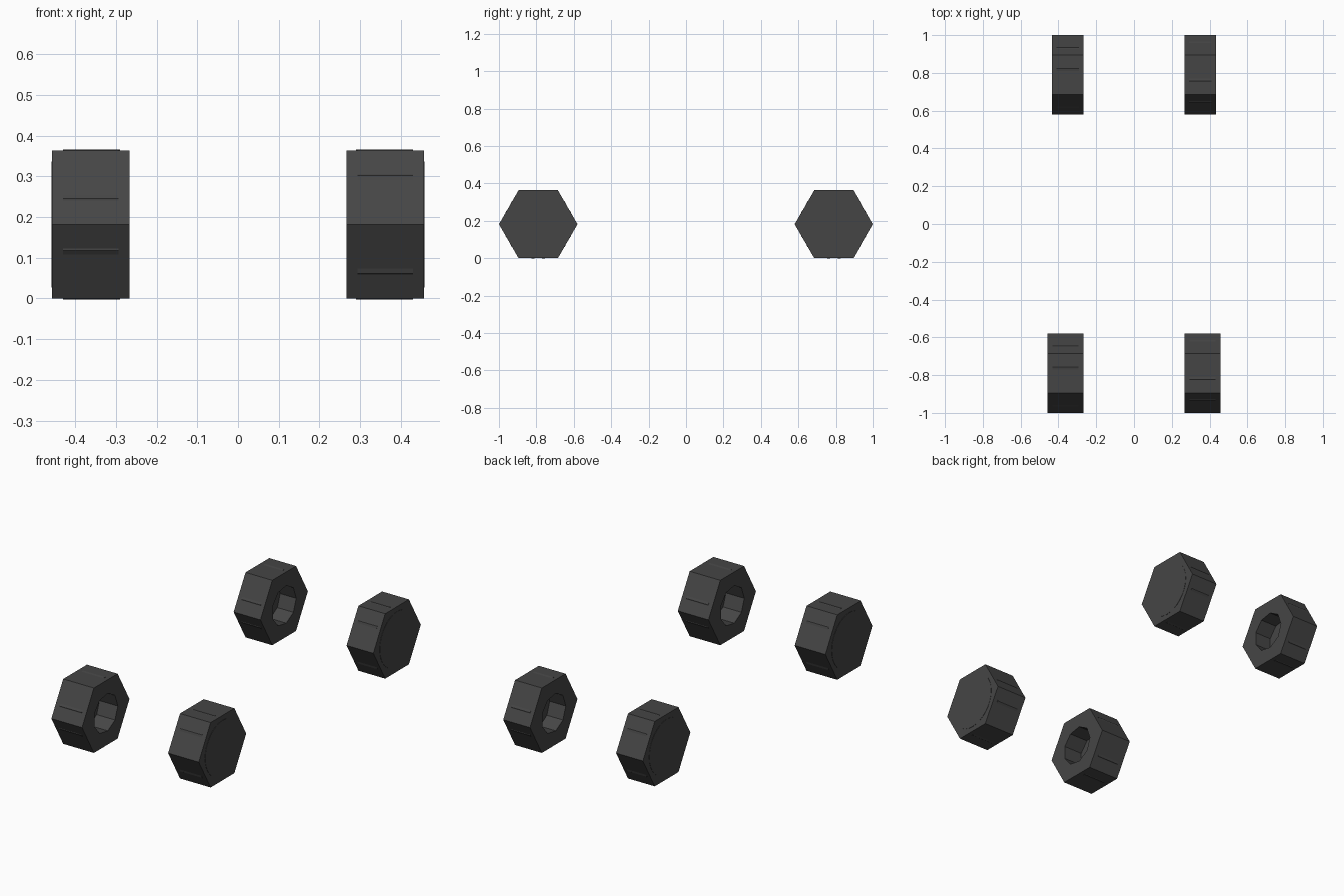
import bpy, bmesh, math

if "Cube" in bpy.data.objects:
    bpy.data.objects.remove(bpy.data.objects["Cube"])

R = 0.21                       # hexagon corner radius
CZ = R * math.sqrt(3) / 2      # axle height
HOLE = 0.107


def ring(bm, x, radius, sides, start=0.0):
    return [bm.verts.new((x, radius * math.cos(start + 2 * math.pi * i / sides),
                          radius * math.sin(start + 2 * math.pi * i / sides)))
            for i in range(sides)]


def bridge(bm, a, b):
    n = len(a)
    for i in range(n):
        bm.faces.new((a[i], a[(i + 1) % n], b[(i + 1) % n], b[i]))


def finish(bm, name, loc, turn):
    bmesh.ops.recalc_face_normals(bm, faces=bm.faces)
    me = bpy.data.meshes.new(name)
    bm.to_mesh(me)
    bm.free()
    ob = bpy.data.objects.new(name, me)
    ob.location = loc
    ob.rotation_euler = (0, 0, turn)
    bpy.context.collection.objects.link(ob)
    me.materials.append(rubber)
    return ob


def prism(name, x0, x1, radius, sides, loc, turn):
    bm = bmesh.new()
    a, b = ring(bm, x0, radius, sides), ring(bm, x1, radius, sides)
    bridge(bm, a, b)
    bm.faces.new(a)
    bm.faces.new(b)
    finish(bm, name, loc, turn)


def wheel(label, x_in, x_out, y, side):
    w = x_out - x_in
    loc = (side * x_in, y, CZ)
    turn = 0 if side > 0 else math.pi
    # hexagonal tyre: closed outside, nine-sided recess on the inside
    bm = bmesh.new()
    a, b = ring(bm, 0, R, 6), ring(bm, w, R, 6)
    bridge(bm, a, b)
    bm.faces.new(b)
    h0 = ring(bm, 0, HOLE, 9, math.pi)
    h1 = ring(bm, w * 0.6, HOLE, 9, math.pi)
    bridge(bm, h0, h1)
    bm.faces.new(h1)
    edges = [bm.edges.get((r[i], r[(i + 1) % len(r)])) for r in (a, h0) for i in range(len(r))]
    bmesh.ops.triangle_fill(bm, edges=edges, use_beauty=True)
    finish(bm, label + "_tyre", loc, turn)
    # nine-sided tread band whose corners just break through the tyre faces
    bm = bmesh.new()
    x0, x1 = w * 0.14, w * 0.86
    outer = [ring(bm, x, 0.187, 9, math.pi) for x in (x0, x1)]
    inner = [ring(bm, x, 0.16, 9, math.pi) for x in (x0, x1)]
    bridge(bm, outer[0], outer[1])
    bridge(bm, inner[0], inner[1])
    bridge(bm, outer[0], inner[0])
    bridge(bm, outer[1], inner[1])
    finish(bm, label + "_tread_band", loc, turn)
    # shallow round hub disc on the outer face
    prism(label + "_hub_disc", w * 0.9, w + 0.0015, 0.155, 32, loc, turn)


rubber = bpy.data.materials.new("dark_rubber")
rubber.diffuse_color = (0.06, 0.06, 0.06, 1)
rubber.use_nodes = True
rubber.node_tree.nodes["Principled BSDF"].inputs["Base Color"].default_value = rubber.diffuse_color

for side, s in ((1, "right"), (-1, "left")):
    wheel("front_" + s, 0.267, 0.457, -0.79, side)
    wheel("rear_" + s, 0.267, 0.433, 0.79, side)
